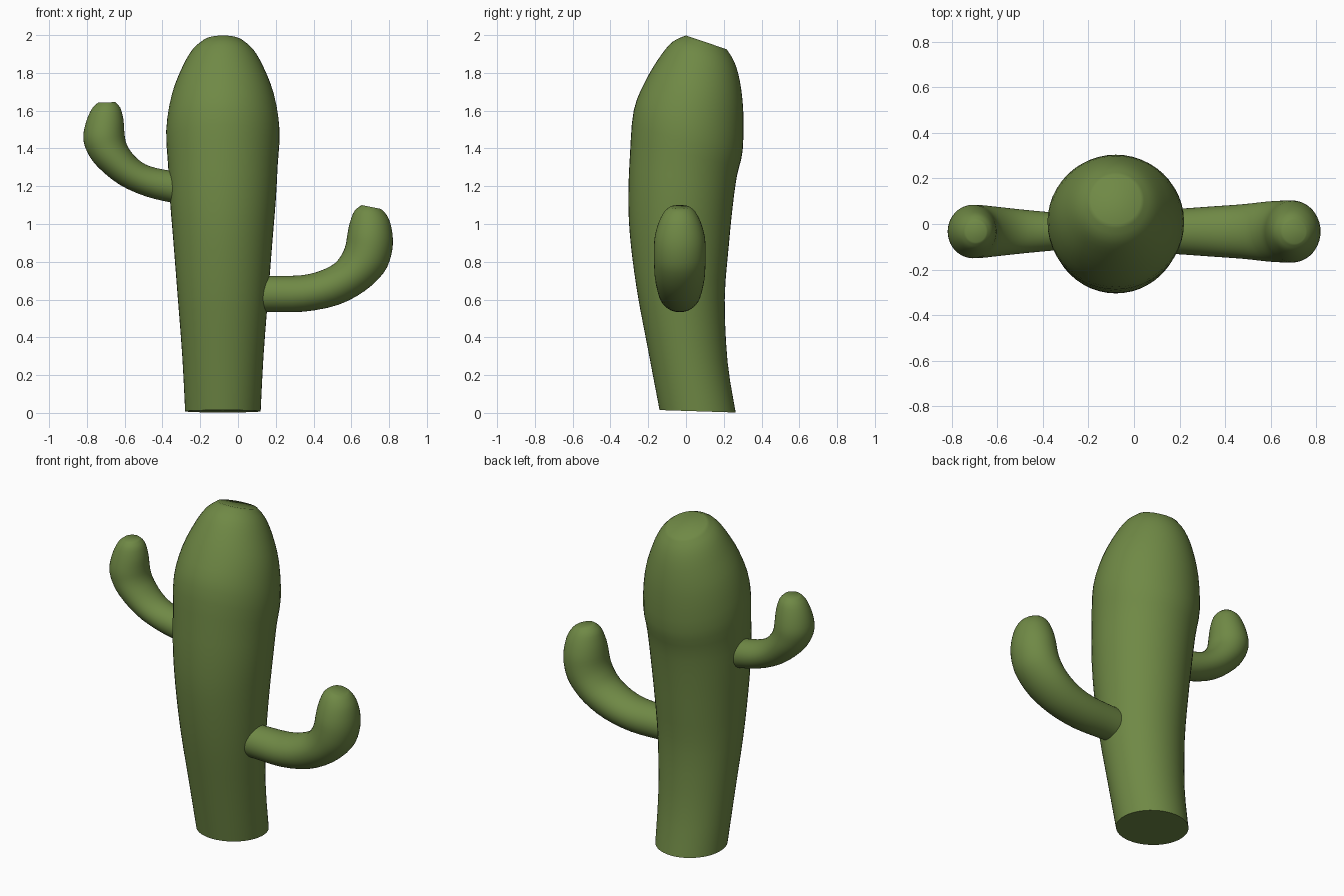
import bpy, bmesh, math
from mathutils import Vector

if "Cube" in bpy.data.objects:
    bpy.data.objects.remove(bpy.data.objects["Cube"])

green = bpy.data.materials.new("cactus_green")
green.diffuse_color = (0.16, 0.25, 0.06, 1)
green.use_nodes = True
green.node_tree.nodes["Principled BSDF"].inputs["Base Color"].default_value = green.diffuse_color


def spline(a, b, c, d, t):
    # Catmull-Rom interpolation between b and c
    return tuple(0.5 * (2 * q + (r - p) * t + (2 * p - 5 * q + 4 * r - s) * t * t
                        + (3 * q - p - 3 * r + s) * t ** 3)
                 for p, q, r, s in zip(a, b, c, d))


def loft(name, sections, place, sides=40, steps=3):
    # each section: two opposite rim points in a plane plus the half-width across it
    n = len(sections)
    dense = []
    for i in range(n - 1):
        pts = [sections[max(0, min(n - 1, i + k))] for k in (-1, 0, 1, 2)]
        dense += [spline(*pts, s / steps) for s in range(steps)]
    dense.append(sections[-1])

    bm = bmesh.new()
    rings = []
    for u0, v0, u1, v1, w in dense:
        mid = Vector(((u0 + u1) / 2, (v0 + v1) / 2))
        half = Vector(((u1 - u0) / 2, (v1 - v0) / 2))
        ring = []
        for k in range(sides):
            a = 2 * math.pi * k / sides
            p = mid + half * math.cos(a)
            ring.append(bm.verts.new(place(p.x, p.y, w * math.sin(a))))
        rings.append(ring)
    for lo, hi in zip(rings, rings[1:]):
        for k in range(sides):
            j = (k + 1) % sides
            bm.faces.new((lo[k], lo[j], hi[j], hi[k]))
    bm.faces.new(rings[0])
    bm.faces.new(rings[-1])
    bmesh.ops.recalc_face_normals(bm, faces=bm.faces)
    mesh = bpy.data.meshes.new(name)
    bm.to_mesh(mesh)
    bm.free()
    mesh.materials.append(green)
    ob = bpy.data.objects.new(name, mesh)
    bpy.context.collection.objects.link(ob)
    bpy.ops.object.select_all(action='DESELECT')
    ob.select_set(True)
    bpy.context.view_layer.objects.active = ob
    bpy.ops.object.shade_smooth_by_angle(angle=math.radians(65))


# trunk: front rim y,z, back rim y,z, half-width in x
loft("trunk", [
    (-.14, .015, .263, .002, .20),
    (-.20, .33, .22, .27, .215),
    (-.26, .65, .205, .60, .24),
    (-.297, .94, .225, .87, .262),
    (-.305, 1.15, .248, 1.10, .28),
    (-.297, 1.36, .27, 1.256, .29),
    (-.277, 1.60, .30, 1.39, .30),
    (-.215, 1.757, .303, 1.60, .272),
    (-.135, 1.89, .285, 1.757, .216),
    (-.07, 1.965, .255, 1.86, .165),
    (0, 1.998, .215, 1.925, .11),
], lambda u, v, w: (-.08 + w, u, v), sides=48)


def arm_place(u, v, w):
    return (u, -.033 + w, v)


# arms: inner rim x,z, outer rim x,z, half-width in y
loft("lower_right_arm", [
    (0, .725, 0, .535, .087),
    (.17, .725, .17, .535, .098),
    (.33, .728, .35, .536, .11),
    (.43, .75, .53, .572, .12),
    (.51, .79, .67, .645, .132),
    (.55, .84, .77, .74, .136),
    (.57, .89, .81, .83, .137),
    (.58, .95, .82, .92, .132),
    (.593, 1.01, .805, 1.01, .111),
    (.617, 1.07, .778, 1.06, .082),
    (.655, 1.10, .755, 1.08, .053),
], arm_place)

loft("upper_left_arm", [
    (-.20, 1.26, -.20, 1.09, .072),
    (-.348, 1.28, -.348, 1.113, .083),
    (-.465, 1.305, -.49, 1.147, .095),
    (-.53, 1.343, -.63, 1.21, .106),
    (-.575, 1.395, -.745, 1.305, .115),
    (-.595, 1.44, -.80, 1.385, .117),
    (-.602, 1.49, -.819, 1.46, .116),
    (-.607, 1.555, -.803, 1.545, .10),
    (-.623, 1.615, -.772, 1.612, .076),
    (-.65, 1.645, -.74, 1.643, .047),
], arm_place)
